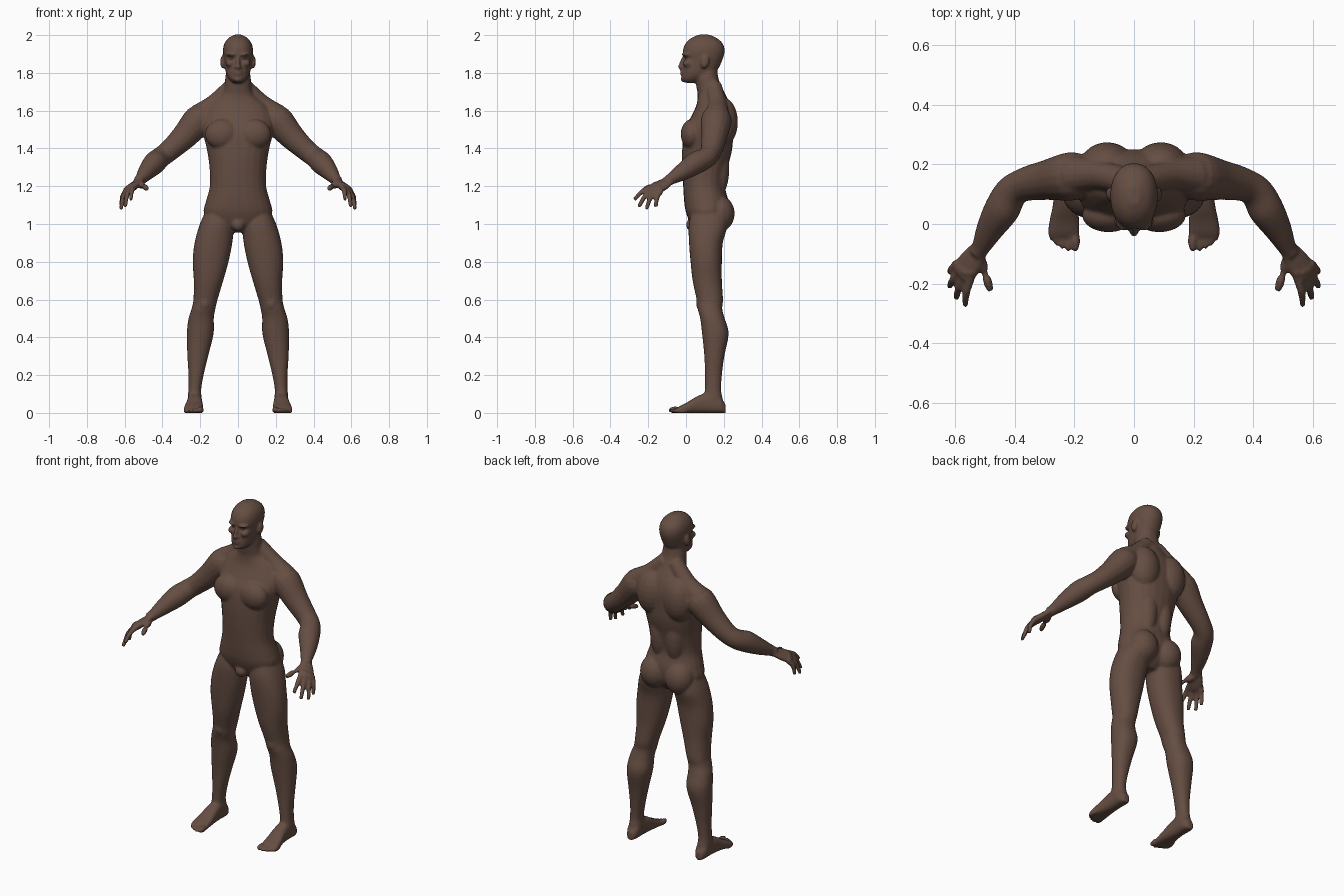
import bpy, bmesh, math
from mathutils import Vector, Matrix

skin = bpy.data.materials.new("skin")
skin.diffuse_color = (0.13, 0.075, 0.055, 1)
bm = bmesh.new()


def loft(secs, mirror=False, n=2.2, steps=4, sides=24):
    """Closed skin through sections (centre, half axis u, half axis v)."""
    flat = [[k for vec in s for k in vec] for s in secs]
    fine = []
    for i in range(len(flat) - 1):
        p0, p1, p2 = flat[max(i - 1, 0)], flat[i], flat[i + 1]
        p3 = flat[min(i + 2, len(flat) - 1)]
        for j in range(steps):
            t = j / steps
            fine.append([b + 0.5 * t * (c - a + t * (2 * a - 5 * b + 4 * c - d + t * (3 * (b - c) + d - a)))
                         for a, b, c, d in zip(p0, p1, p2, p3)])
    fine.append(flat[-1])
    for s in ((1, -1) if mirror else (1,)):
        rings = []
        for f in fine:
            c, u, v = Vector(f[:3]), Vector(f[3:6]), Vector(f[6:])
            ring = []
            for k in range(sides):
                a = 2 * math.pi * k / sides
                ca, sa = math.cos(a), math.sin(a)
                p = (c + u * math.copysign(abs(ca) ** (2 / n), ca)
                     + v * math.copysign(abs(sa) ** (2 / n), sa))
                ring.append(bm.verts.new((p.x * s, p.y, p.z)))
            rings.append(ring)
        for r, q in zip(rings, rings[1:]):
            for k in range(sides):
                m = (k + 1) % sides
                bm.faces.new((r[k], r[m], q[m], q[k]))
        bm.faces.new(rings[0][::-1])
        bm.faces.new(rings[-1])


def stack(rows, **kw):
    """Horizontal sections: z, centre x, half width, front y, back y."""
    loft([((cx, (f + b) / 2, z), (w, 0, 0), (0, (b - f) / 2, 0)) for z, cx, w, f, b in rows], **kw)


def tube(pts, axis=(0.3, 0.9, 0.2), squash=1, **kw):
    """Sections square to a path of x, y, z, radius."""
    secs, vs = [], [Vector(p[:3]) for p in pts]
    for i, p in enumerate(pts):
        t = (vs[min(i + 1, len(vs) - 1)] - vs[max(i - 1, 0)]).normalized()
        u = Vector(axis)
        u = (u - t * u.dot(t)).normalized()
        secs.append((vs[i], u * p[3], t.cross(u) * p[3] * squash))
    loft(secs, mirror=True, n=2, sides=16, **kw)


def blob(c, r, mirror=True, tilt=0, mesh=None):
    """Ellipsoid, tilted about x."""
    for s in ((1, -1) if mirror else (1,)):
        m = (Matrix.Translation((c[0] * s, c[1], c[2])) @ Matrix.Rotation(tilt, 4, 'X')
             @ Matrix.Diagonal((*r, 1)))
        bmesh.ops.create_uvsphere(mesh or bm, u_segments=20, v_segments=12, radius=1, matrix=m)


def finish(name, mesh, voxel=None):
    bmesh.ops.recalc_face_normals(mesh, faces=mesh.faces)
    for f in mesh.faces:
        f.smooth = True
    me = bpy.data.meshes.new(name)
    mesh.to_mesh(me)
    mesh.free()
    me.materials.append(skin)
    ob = bpy.data.objects.new(name, me)
    bpy.context.collection.objects.link(ob)
    if voxel:
        r = ob.modifiers.new("fuse", 'REMESH')
        r.mode, r.voxel_size, r.use_smooth_shade = 'VOXEL', voxel, True
        s = ob.modifiers.new("soften", 'SMOOTH')
        s.factor, s.iterations = 0.5, 6


# torso and neck
stack([(0.955, 0, 0.06, 0.06, 0.16), (1.0, 0, 0.15, 0.025, 0.205), (1.06, 0, 0.182, 0.0, 0.225),
       (1.12, 0, 0.17, -0.01, 0.225), (1.2, 0, 0.149, -0.015, 0.207), (1.3, 0, 0.151, -0.02, 0.222),
       (1.4, 0, 0.166, -0.02, 0.245), (1.5, 0, 0.19, -0.008, 0.25), (1.57, 0, 0.185, 0.028, 0.25),
       (1.63, 0, 0.15, 0.055, 0.235), (1.68, 0, 0.09, 0.062, 0.212), (1.72, 0, 0.073, 0.056, 0.192),
       (1.77, 0, 0.068, 0.05, 0.172), (1.82, 0, 0.06, 0.05, 0.165)])
tube([(0.03, 0.145, 1.73, 0.045), (0.12, 0.165, 1.64, 0.05), (0.2, 0.165, 1.575, 0.065)])  # trapezius
blob((0.085, 0.03, 1.475), (0.09, 0.058, 0.08))          # chest muscles
blob((0.09, 0.195, 1.54), (0.092, 0.08, 0.13))           # shoulder blades
blob((0.05, 0.17, 1.3), (0.06, 0.06, 0.16))              # lower back
blob((0.082, 0.178, 1.055), (0.086, 0.08, 0.095))        # buttocks
blob((0, 0.035, 0.995), (0.036, 0.035, 0.035), False)    # groin

# head
stack([(1.747, 0, 0.025, 0.0, 0.05), (1.765, 0, 0.045, -0.022, 0.09), (1.79, 0, 0.06, -0.022, 0.135),
       (1.82, 0, 0.068, -0.018, 0.17), (1.85, 0, 0.072, -0.014, 0.185), (1.877, 0, 0.076, -0.008, 0.196),
       (1.9, 0, 0.079, -0.017, 0.203), (1.93, 0, 0.079, -0.014, 0.204), (1.96, 0, 0.07, 0.0, 0.192),
       (1.985, 0, 0.05, 0.028, 0.162), (2.002, 0, 0.02, 0.065, 0.125)])
blob((0.03, 0.012, 1.897), (0.036, 0.036, 0.011))             # brow
blob((0.042, 0.01, 1.85), (0.024, 0.029, 0.02))               # cheeks
blob((0, -0.018, 1.853), (0.011, 0.017, 0.042), False, -0.3)  # nose bridge
blob((0, -0.024, 1.832), (0.015, 0.021, 0.012), False)        # nose tip
blob((0.011, -0.014, 1.828), (0.011, 0.014, 0.009))           # nostrils
blob((0, -0.014, 1.805), (0.026, 0.019, 0.007), False)        # upper lip
blob((0, -0.014, 1.791), (0.023, 0.018, 0.007), False)        # lower lip
blob((0, -0.008, 1.765), (0.024, 0.022, 0.015), False)        # chin
blob((0.082, 0.1, 1.858), (0.012, 0.023, 0.036), True, -0.2)  # ears

# legs
stack([(1.09, 0.1, 0.06, 0.04, 0.2), (1.0, 0.112, 0.09, 0.015, 0.22), (0.9, 0.13, 0.1, 0.016, 0.195),
       (0.8, 0.145, 0.095, 0.024, 0.19), (0.7, 0.156, 0.078, 0.035, 0.19), (0.6, 0.172, 0.064, 0.056, 0.196),
       (0.55, 0.183, 0.063, 0.062, 0.192), (0.5, 0.195, 0.067, 0.075, 0.205), (0.42, 0.2, 0.071, 0.085, 0.226),
       (0.3, 0.213, 0.055, 0.097, 0.203), (0.2, 0.222, 0.04, 0.1, 0.19), (0.12, 0.229, 0.034, 0.1, 0.186),
       (0.07, 0.229, 0.038, 0.09, 0.195), (0.03, 0.229, 0.036, 0.09, 0.195)], mirror=True)
blob((0.176, 0.085, 0.58), (0.035, 0.032, 0.045))  # kneecaps

# feet: y, centre x, half width, height
loft([((x, y, h / 2 - 0.002), (w, 0, 0), (0, 0, h / 2)) for y, x, w, h in
      [(0.21, 0.229, 0.02, 0.045), (0.18, 0.229, 0.036, 0.085), (0.12, 0.229, 0.038, 0.11),
       (0.06, 0.23, 0.043, 0.09), (0.01, 0.234, 0.05, 0.06), (-0.03, 0.235, 0.053, 0.04),
       (-0.05, 0.234, 0.05, 0.026)]], mirror=True, n=2.6)
for x, tip, r in [(0.197, -0.092, 0.016), (0.222, -0.094, 0.011), (0.242, -0.086, 0.011),
                  (0.261, -0.074, 0.011), (0.277, -0.058, 0.011)]:
    blob((x, tip + 0.035, r), (r, 0.037, r + 0.002))

# arms
tube([(0.15, 0.16, 1.575, 0.065), (0.21, 0.16, 1.547, 0.082), (0.29, 0.148, 1.457, 0.068),
      (0.365, 0.133, 1.387, 0.057), (0.41, 0.108, 1.352, 0.056), (0.443, 0.05, 1.322, 0.06),
      (0.485, -0.02, 1.275, 0.046), (0.515, -0.08, 1.238, 0.031), (0.53, -0.1, 1.225, 0.029)])

# hands
tube([(0.51, -0.075, 1.24, 0.03), (0.54, -0.115, 1.213, 0.042), (0.56, -0.145, 1.195, 0.046),
      (0.58, -0.172, 1.18, 0.044)], axis=(0.05, 0.05, -0.025), squash=0.48)
for base, tip in [((0.548, -0.18, 1.198), (0.567, -0.275, 1.128)),
                  ((0.57, -0.175, 1.187), (0.597, -0.25, 1.09)),
                  ((0.587, -0.16, 1.176), (0.62, -0.21, 1.077)),
                  ((0.598, -0.137, 1.168), (0.618, -0.16, 1.09))]:
    a, b = Vector(base), Vector(tip)
    mid = a.lerp(b, 0.45) + Vector((0.006, -0.006, 0.008))
    tube([(*(a * 1.25 - b * 0.25), 0.014), (*a, 0.015), (*mid, 0.0135), (*b, 0.0105)])
tube([(0.525, -0.105, 1.215, 0.02), (0.508, -0.145, 1.205, 0.019), (0.494, -0.185, 1.197, 0.015),
      (0.482, -0.225, 1.185, 0.011)])  # thumbs

finish("body", bm, 0.0065)

# eyes
eyes = bmesh.new()
blob((0.031, 0.008, 1.877), (0.014, 0.014, 0.009), mesh=eyes)
finish("eyes", eyes)
